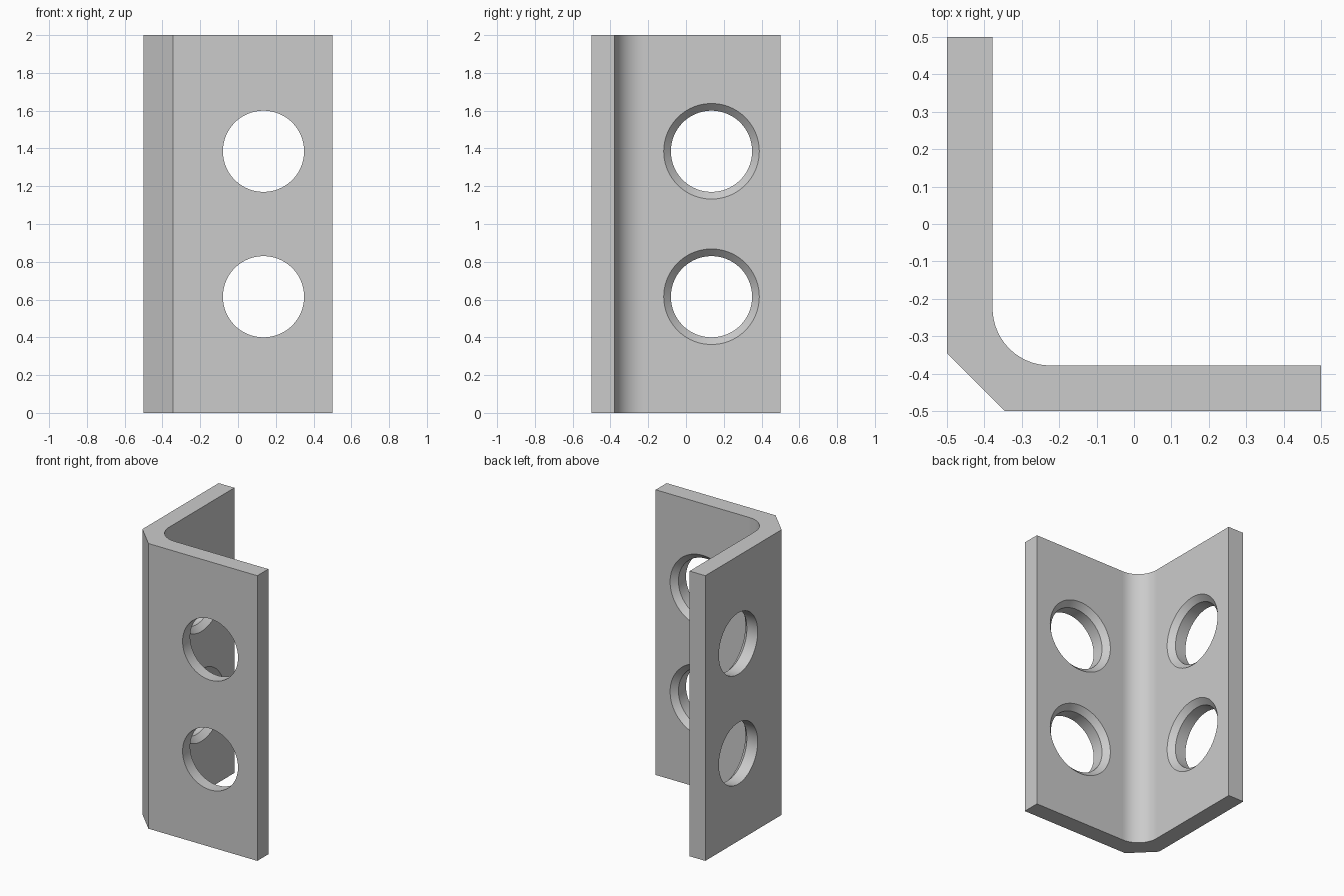
import bpy
import math
from mathutils import Matrix, Vector

cube = bpy.data.objects.get("Cube")
if cube:
    bpy.data.objects.remove(cube, do_unlink=True)

HALF, HEIGHT = 0.5, 2.0
INNER = -0.378            # inside wall planes
FILLET, CHAMFER = 0.153, 0.155
HOLE_R, SINK_R = 0.215, 0.253
HOLE_POS, HOLE_HEIGHTS = 0.135, (0.615, 1.385)

steel = bpy.data.materials.new("light_grey_steel")
steel.use_nodes = True
steel.diffuse_color = (0.6, 0.6, 0.6, 1)
steel.node_tree.nodes["Principled BSDF"].inputs["Base Color"].default_value = (0.6, 0.6, 0.6, 1)


def mesh_object(name, verts, faces):
    mesh = bpy.data.meshes.new(name)
    mesh.from_pydata(verts, [], faces)
    mesh.materials.append(steel)
    obj = bpy.data.objects.new(name, mesh)
    bpy.context.collection.objects.link(obj)
    return obj


def stack_rings(name, rings):
    """Closed solid from equal-length rings, listed bottom to top, counter-clockwise."""
    n = len(rings[0])
    faces = [list(range(n))[::-1], [(len(rings) - 1) * n + i for i in range(n)]]
    for k in range(len(rings) - 1):
        for i in range(n):
            j = (i + 1) % n
            faces.append([k * n + i, k * n + j, (k + 1) * n + j, (k + 1) * n + i])
    return mesh_object(name, [v for ring in rings for v in ring], faces)


# Angle section: chamfered outside corner, rounded inside corner
profile = [(-HALF + CHAMFER, -HALF), (HALF, -HALF), (HALF, INNER)]
centre = INNER + FILLET
STEPS = 24
for i in range(STEPS + 1):
    a = math.radians(270 - 90 * i / STEPS)
    profile.append((centre + FILLET * math.cos(a), centre + FILLET * math.sin(a)))
profile += [(INNER, HALF), (-HALF, HALF), (-HALF, -HALF + CHAMFER)]
bracket = stack_rings("angle_bracket", [[(x, y, z) for x, y in profile] for z in (0, HEIGHT)])


# Countersunk drill, its axis pointing from the outside to the inside of a wall
def drill(name, matrix):
    sink = SINK_R - HOLE_R
    flare = 0.1
    sections = [(HOLE_R, -HALF - 0.1), (HOLE_R, INNER - sink), (SINK_R + flare, INNER + flare)]
    rings = [[matrix @ Vector((r * math.cos(t), r * math.sin(t), z))
              for t in (math.tau * i / 96 for i in range(96))] for r, z in sections]
    obj = stack_rings(name, rings)
    obj.hide_render = True
    obj.hide_viewport = True
    return obj


cutters = []
for z in HOLE_HEIGHTS:
    front = Matrix(((1, 0, 0, HOLE_POS), (0, 0, 1, 0), (0, -1, 0, z), (0, 0, 0, 1)))
    side = Matrix(((0, 0, 1, 0), (1, 0, 0, HOLE_POS), (0, 1, 0, z), (0, 0, 0, 1)))
    cutters += [drill("front_hole_cutter", front), drill("side_hole_cutter", side)]

for cutter in cutters:
    mod = bracket.modifiers.new("hole", 'BOOLEAN')
    mod.operation = 'DIFFERENCE'
    mod.solver = 'EXACT'
    mod.object = cutter

# Bake the holes, then remove the drills
depsgraph = bpy.context.evaluated_depsgraph_get()
bracket_mesh = bpy.data.meshes.new_from_object(bracket.evaluated_get(depsgraph))
bracket.modifiers.clear()
bracket.data = bracket_mesh
for cutter in cutters:
    bpy.data.objects.remove(cutter, do_unlink=True)

# Smooth the fillet and holes, keep the large planes flat
bpy.ops.object.select_all(action='DESELECT')
bracket.select_set(True)
bpy.context.view_layer.objects.active = bracket
bpy.ops.object.shade_smooth_by_angle(angle=math.radians(30))
for face in bracket.data.polygons:
    if face.area > 0.1:
        face.use_smooth = False
